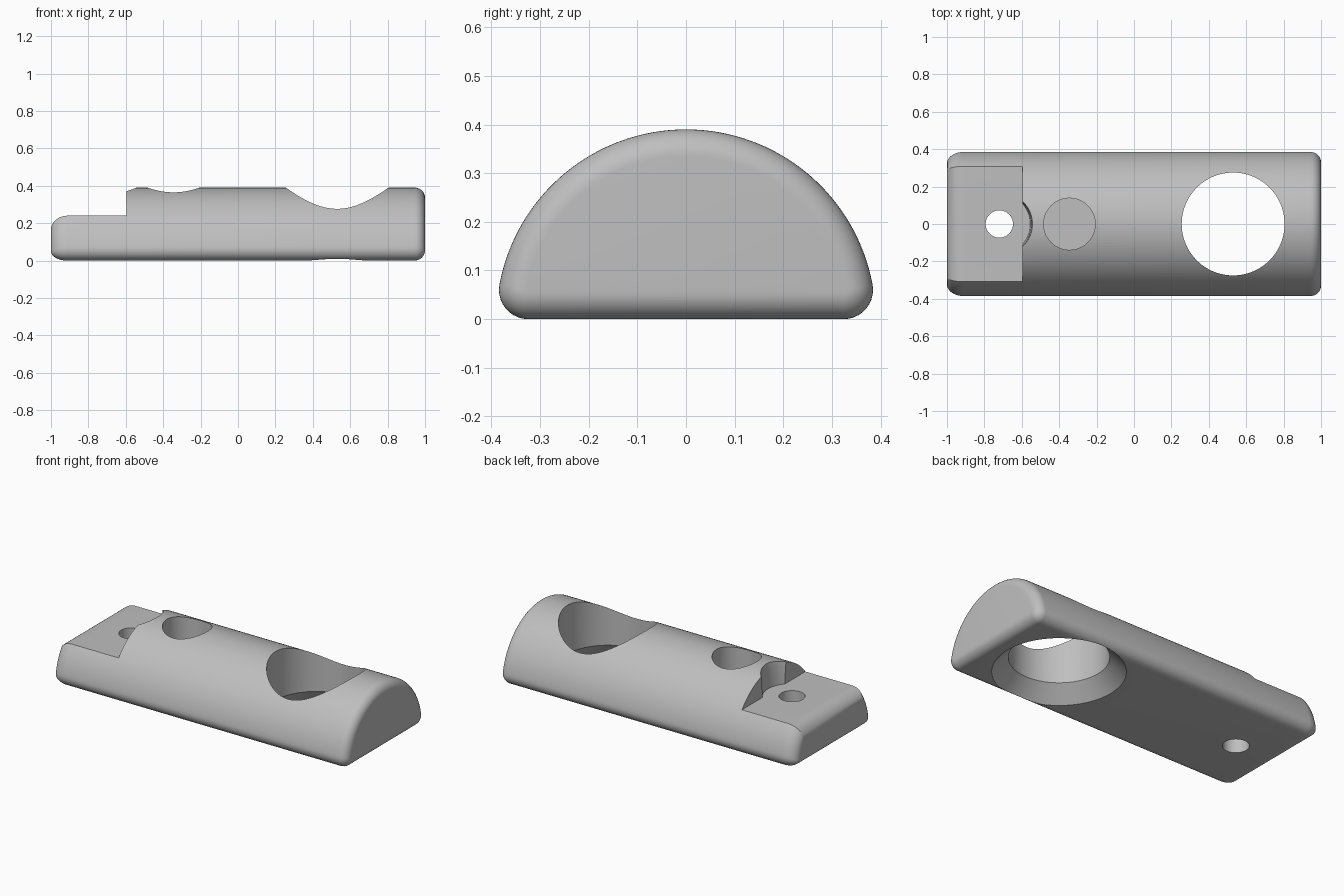
import bpy, bmesh
from math import sin, cos, pi, sqrt, atan2, radians

cube = bpy.data.objects.get("Cube")
if cube:
    bpy.data.objects.remove(cube)

grey = bpy.data.materials.new("light_grey")
grey.use_nodes = True
colour = (0.52, 0.52, 0.52, 1)
grey.diffuse_color = colour
grey.node_tree.nodes["Principled BSDF"].inputs["Base Color"].default_value = colour


def loft(name, rings):
    """Skin a row of equal-sized point rings and cap both ends."""
    bm = bmesh.new()
    loops = [[bm.verts.new(p) for p in ring] for ring in rings]
    n = len(loops[0])
    for a, b in zip(loops, loops[1:]):
        for i in range(n):
            j = (i + 1) % n
            bm.faces.new((a[i], a[j], b[j], b[i]))
    bm.faces.new(loops[0])
    bm.faces.new(loops[-1])
    bmesh.ops.recalc_face_normals(bm, faces=bm.faces)
    mesh = bpy.data.meshes.new(name)
    bm.to_mesh(mesh)
    bm.free()
    mesh.materials.append(grey)
    obj = bpy.data.objects.new(name, mesh)
    bpy.context.collection.objects.link(obj)
    return obj


def section(x, inset, lift):
    """Half-round cross-section with rounded bottom corners, shrunk by inset."""
    radius, corner = 0.39 - inset, max(0.06 - inset, 0.008)
    cz = lift + corner
    cy = sqrt((radius - corner) ** 2 - cz ** 2)
    start = atan2(cz, cy)
    half = [(cy + corner * cos(t), cz + corner * sin(t))
            for t in [-pi / 2 + (start + pi / 2) * i / 10 for i in range(10)]]
    half += [(radius * cos(t), radius * sin(t))
             for t in [start + (pi / 2 - start) * i / 32 for i in range(32)]]
    mirrored = [(-y, z) for y, z in reversed(half)]
    return [(x, y, z) for y, z in half + [(0, radius)] + mirrored]


def revolve(name, x, profile, sides=96):
    """Upright round cutter from (radius, height) pairs."""
    return loft(name, [[(x + r * cos(2 * pi * i / sides), r * sin(2 * pi * i / sides), z)
                        for i in range(sides)] for r, z in profile])


# Half-round body with rounded ends
steps = [pi / 2 * i / 10 for i in range(11)]
left = [section(-1 + 0.085 * (1 - cos(t)), 0.065 * (1 - sin(t)), 0.05 * (1 - sin(t)))
        for t in steps]
right = [section(1 - 0.055 * (1 - cos(t)), 0.055 * (1 - sin(t)), 0.055 * (1 - sin(t)))
         for t in reversed(steps)]
body = loft("body", left + right)

# Lowered mounting step, its outer edge rolled over
edge = [(-1.1, 0.6), (-1.1, 0.165), (-1.0, 0.165)]
edge += [(-0.91 - 0.09 * cos(t), 0.165 + 0.075 * sin(t)) for t in steps[1:]]
edge += [(-0.595, 0.24), (-0.595, 0.6)]
step_cutter = loft("step_cutter", [[(x, y, z) for x, z in edge] for y in (-0.6, 0.6)])

# Holes and recesses
cutters = [
    step_cutter,
    revolve("screw_head_cutter", -0.72, [(0.165, 0.24), (0.17, 0.35), (0.182, 0.42)]),
    revolve("screw_hole_cutter", -0.72, [(0.073, -0.1), (0.073, 0.5)]),
    revolve("blind_hole_cutter", -0.345, [(0.138, 0.12), (0.138, 0.5)]),
    revolve("large_hole_cutter", 0.53,
            [(0.415, -0.05), (0.275, 0.09), (0.275, 0.5)]),
]
bpy.context.view_layer.objects.active = body
body.select_set(True)
for cutter in cutters:
    mod = body.modifiers.new(cutter.name, "BOOLEAN")
    mod.operation = "DIFFERENCE"
    mod.solver = "EXACT"
    mod.object = cutter
    bpy.ops.object.modifier_apply(modifier=mod.name)
    bpy.data.objects.remove(cutter)

# Smooth curves, crisp edges
bpy.ops.object.shade_smooth_by_angle(angle=radians(25))
